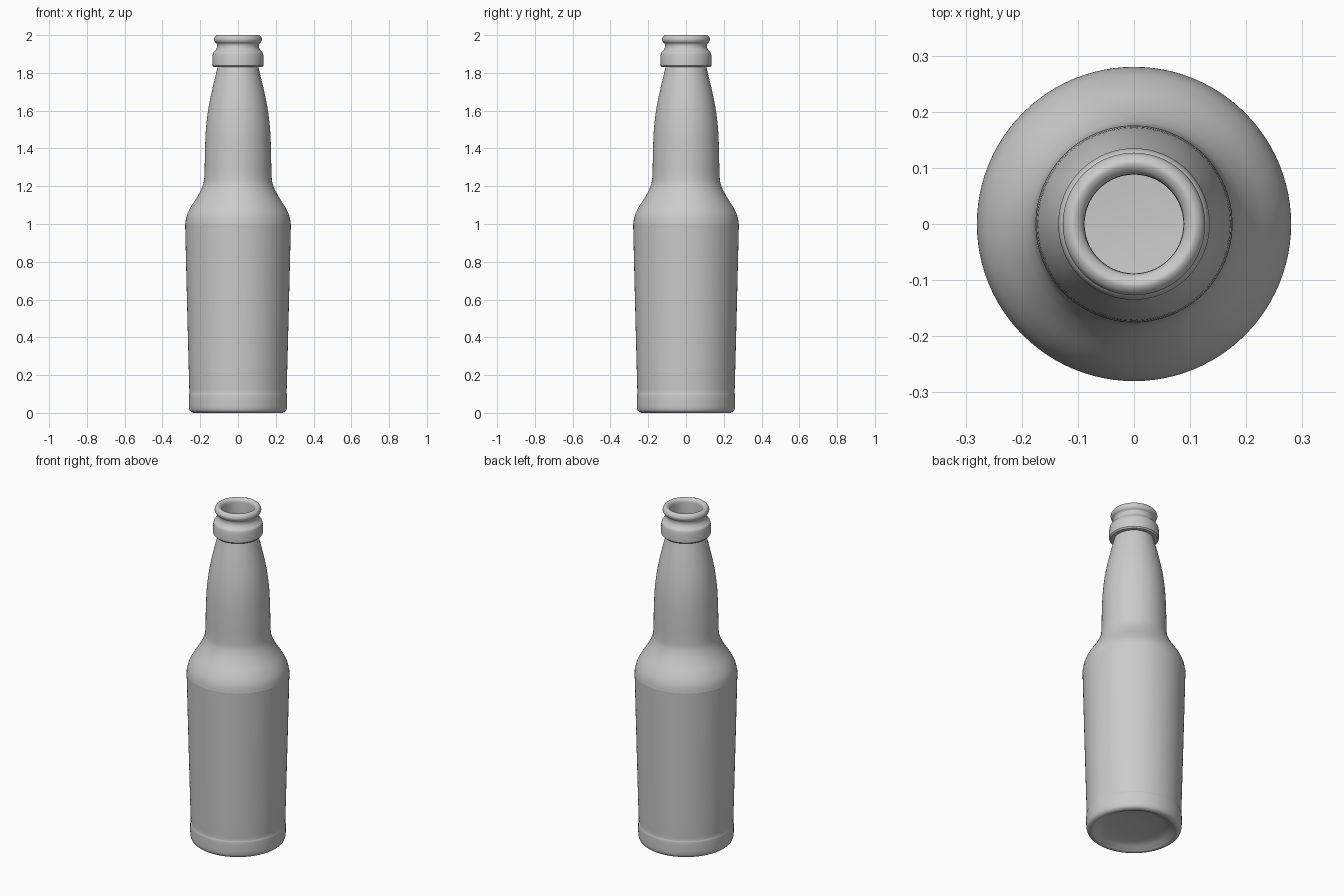
import bpy, bmesh, math
from mathutils import Vector

if "Cube" in bpy.data.objects:
    bpy.data.objects.remove(bpy.data.objects["Cube"])

SEGMENTS = 96


def smooth(points, steps=5):
    """Catmull-Rom curve through (radius, height) points."""
    p = [Vector(q) for q in points]
    p = [2 * p[0] - p[1]] + p + [2 * p[-1] - p[-2]]
    out = []
    for a, b, c, d in zip(p, p[1:], p[2:], p[3:]):
        for i in range(steps):
            t = i / steps
            out.append(0.5 * (2 * b + (c - a) * t + (2 * a - 5 * b + 4 * c - d) * t ** 2
                              + (3 * b - a - 3 * c + d) * t ** 3))
    return [tuple(v) for v in out] + [tuple(points[-1])]


def lathe(name, profile):
    """Spin a profile around z; points on the axis become poles."""
    bm = bmesh.new()
    rings = []
    for r, z in profile:
        if r < 1e-5:
            rings.append([bm.verts.new((0, 0, z))] * SEGMENTS)
        else:
            angles = [2 * math.pi * i / SEGMENTS for i in range(SEGMENTS)]
            rings.append([bm.verts.new((r * math.cos(a), r * math.sin(a), z)) for a in angles])
    for low, high in zip(rings, rings[1:]):
        for i in range(SEGMENTS):
            j = (i + 1) % SEGMENTS
            bm.faces.new(list(dict.fromkeys((low[i], low[j], high[j], high[i]))))
    bmesh.ops.recalc_face_normals(bm, faces=bm.faces)
    mesh = bpy.data.meshes.new(name)
    bm.to_mesh(mesh)
    bm.free()
    obj = bpy.data.objects.new(name, mesh)
    bpy.context.collection.objects.link(obj)
    bpy.context.view_layer.objects.active = obj
    obj.select_set(True)
    bpy.ops.object.shade_smooth_by_angle(angle=math.radians(40))
    return obj


# Recessed underside and rounded heel
base = smooth([(0, 0.035), (0.10, 0.033), (0.17, 0.025), (0.21, 0.008), (0.228, 0),
               (0.245, 0.003), (0.256, 0.015), (0.26, 0.04), (0.26, 0.09), (0.257, 0.105)])
# Tapered body, shoulder and neck
body = smooth([(0.258, 0.125), (0.269, 0.55), (0.279, 0.96), (0.279, 1.0), (0.271, 1.045),
               (0.25, 1.09), (0.212, 1.15), (0.188, 1.2), (0.178, 1.25), (0.175, 1.38),
               (0.17, 1.5), (0.157, 1.61), (0.137, 1.71), (0.108, 1.83)])
# Collar and rolled lip
collar = [(0.128, 1.83), (0.135, 1.838)]
lip = smooth([(0.135, 1.89), (0.131, 1.906), (0.119, 1.92), (0.111, 1.935), (0.112, 1.953),
              (0.122, 1.963), (0.127, 1.977), (0.122, 1.992), (0.11, 2.0), (0.098, 1.996),
              (0.09, 1.985), (0.088, 1.965)])
# Inner wall follows the outer wall down to a flat floor
inside = [(r - 0.02, z) for r, z in reversed(body)]
floor = [(0.236, 0.08), (0.222, 0.06), (0.19, 0.05), (0, 0.05)]

lathe("bottle", base + body + collar + lip + inside + floor)
